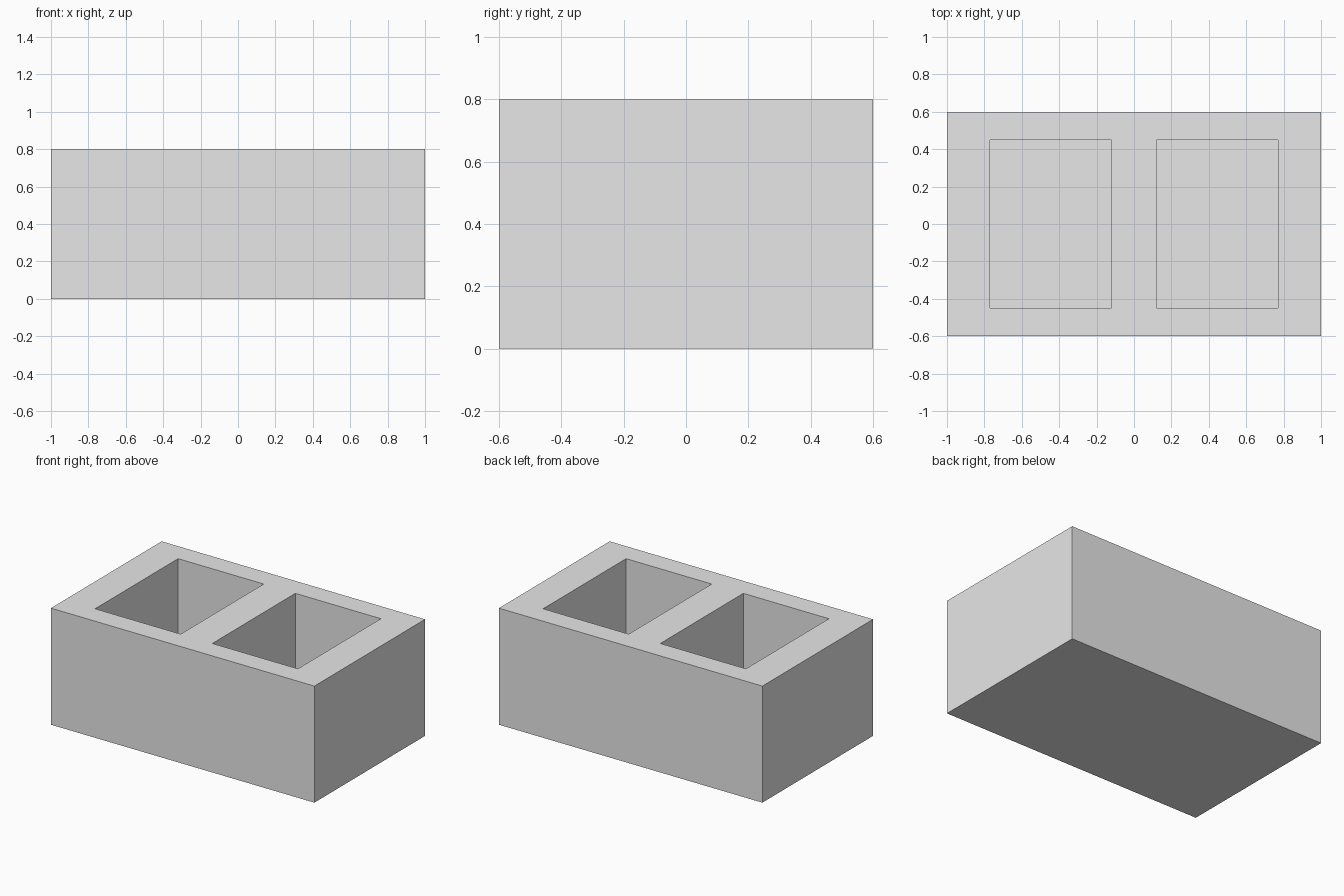
import bpy
import bmesh
from mathutils import Matrix, Vector

cube = bpy.data.objects.get("Cube")
if cube:
    bpy.data.objects.remove(cube, do_unlink=True)

LENGTH, WIDTH, HEIGHT = 2.0, 1.2, 0.8
HOLE_IN, HOLE_OUT, HOLE_Y = 0.12, 0.77, 0.45
FLOOR = 0.1


def make_material(name, value):
    mat = bpy.data.materials.new(name)
    mat.use_nodes = True
    color = (value, value, value, 1)
    mat.diffuse_color = color
    bsdf = next(n for n in mat.node_tree.nodes if n.type == "BSDF_PRINCIPLED")
    bsdf.inputs["Base Color"].default_value = color
    return mat


def make_box(name, low, high):
    low, high = Vector(low), Vector(high)
    bm = bmesh.new()
    place = Matrix.Translation((low + high) / 2) @ Matrix.Diagonal((*(high - low), 1))
    bmesh.ops.create_cube(bm, size=1, matrix=place)
    mesh = bpy.data.meshes.new(name)
    bm.to_mesh(mesh)
    bm.free()
    obj = bpy.data.objects.new(name, mesh)
    bpy.context.collection.objects.link(obj)
    return obj


# Solid block body
block = make_box("concrete_block", (-LENGTH / 2, -WIDTH / 2, 0), (LENGTH / 2, WIDTH / 2, HEIGHT))
block.data.materials.append(make_material("light grey concrete", 0.8))

# Two mirrored hollows, open at the top and closed at the bottom
for side, name in ((-1, "right_hollow_cutter"), (1, "left_hollow_cutter")):
    x0, x1 = sorted((side * HOLE_IN, side * HOLE_OUT))
    cutter = make_box(name, (x0, -HOLE_Y, FLOOR), (x1, HOLE_Y, HEIGHT + 0.2))
    cutter.hide_render = True
    cutter.hide_set(True)
    cut = block.modifiers.new(name, "BOOLEAN")
    cut.operation = "DIFFERENCE"
    cut.solver = "EXACT"
    cut.object = cutter
